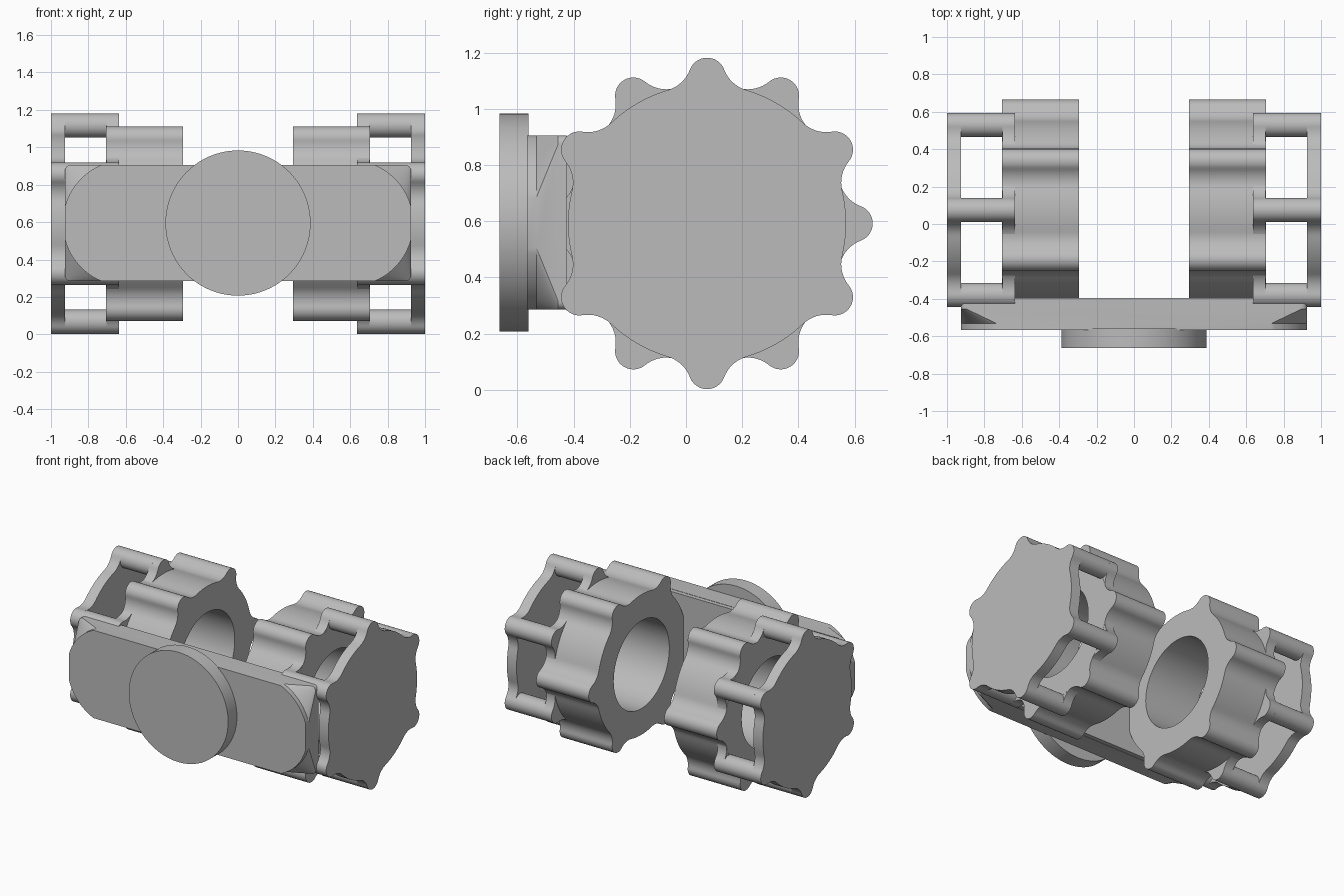
import bpy, bmesh
from math import sin, cos, acos, atan2, pi, radians, sqrt

if "Cube" in bpy.data.objects:
    bpy.data.objects.remove(bpy.data.objects["Cube"], do_unlink=True)

grey = bpy.data.materials.new("plain_grey")
grey.use_nodes = True
grey.diffuse_color = (0.5, 0.5, 0.5, 1)
grey.node_tree.nodes["Principled BSDF"].inputs["Base Color"].default_value = (0.5, 0.5, 0.5, 1)

CY, CZ = 0.075, 0.592            # wheel axis
BASE, PITCH, LOBE, FILLET = 0.495, 0.525, 0.065, 0.12


def arc(cx, cy, r, a0, a1, n):
    return [(cx + r * cos(a0 + (a1 - a0) * i / n), cy + r * sin(a0 + (a1 - a0) * i / n))
            for i in range(n + 1)]


def circle(r, n=64):
    return arc(0, 0, r, 0, 2 * pi, n)[:-1]


def lobed_outline(start):
    """Disc outline with six round lobes blended in by concave fillets."""
    far = BASE + FILLET
    phi = acos((far ** 2 + PITCH ** 2 - (LOBE + FILLET) ** 2) / (2 * PITCH * far))
    fx, fy = far * cos(phi), far * sin(phi)
    tip = atan2(fy, fx - PITCH)
    half = arc(PITCH, 0, LOBE, 0, tip, 8)
    half += arc(fx, fy, FILLET, tip - pi, phi - pi, 8)[1:]
    half += arc(0, 0, BASE, phi, pi / 6, 5)[1:]
    lobe = [(x, -y) for x, y in reversed(half[1:-1])] + half
    pts = []
    for k in range(6):
        c, s = cos(start + k * pi / 3), sin(start + k * pi / 3)
        pts += [(x * c - y * s, x * s + y * c) for x, y in lobe]
    return pts


def loft(name, rings, closed=False):
    """Skin rings of 3D points; cap the ends, or join last to first."""
    bm = bmesh.new()
    loops = [[bm.verts.new(p) for p in ring] for ring in rings]
    n = len(loops[0])
    pairs = list(zip(loops, loops[1:]))
    if closed:
        pairs.append((loops[-1], loops[0]))
    else:
        bm.faces.new(loops[0])
        bm.faces.new(loops[-1])
    for a, b in pairs:
        for i in range(n):
            j = (i + 1) % n
            bm.faces.new((a[i], a[j], b[j], b[i]))
    bmesh.ops.recalc_face_normals(bm, faces=bm.faces[:])
    mesh = bpy.data.meshes.new(name)
    bm.to_mesh(mesh)
    bm.free()
    mesh.materials.append(grey)
    ob = bpy.data.objects.new(name, mesh)
    bpy.context.collection.objects.link(ob)
    bpy.ops.object.select_all(action='DESELECT')
    ob.select_set(True)
    bpy.context.view_layer.objects.active = ob
    bpy.ops.object.shade_smooth_by_angle(angle=radians(25))
    return ob


def along_x(pts, x, cy=CY, cz=CZ):
    return [(x, cy + u, cz + v) for u, v in pts]


def along_y(pts, y):
    return [(u, y, v) for u, v in pts]


def ring_part(name, outer, hole, x0, x1):
    inner = [(hole * cos(atan2(v, u)), hole * sin(atan2(v, u))) for u, v in outer]
    loft(name, [along_x(outer, x0), along_x(outer, x1),
                along_x(inner, x1), along_x(inner, x0)], closed=True)


# Wheels, collars, connecting bars and end caps on both sides
wheel_shape = lobed_outline(0)
cap_shape = lobed_outline(pi / 6)
for side, s in (("left", 1), ("right", -1)):
    ring_part(side + "_wheel", wheel_shape, 0.31, s * 0.295, s * 0.705)
    ring_part(side + "_collar", cap_shape, 0.4, s * 0.635, s * 0.704)
    loft(side + "_end_cap", [along_x(cap_shape, s * 0.925), along_x(cap_shape, s * 1.0)])
    for k in range(6):
        a = pi / 6 + k * pi / 3
        cy, cz = CY + PITCH * cos(a), CZ + PITCH * sin(a)
        loft(f"{side}_bar_{k + 1}", [along_x(circle(LOBE, 32), s * x, cy, cz)
                                     for x in (0.69, 0.94)])

# Front plate: rounded front outline flaring back to a near-rectangle
HX, HZ = 0.925, 0.31


def four_corners(quarter):
    pts = []
    for sx, sz in ((1, 1), (-1, 1), (-1, -1), (1, -1)):
        q = quarter if sx * sz > 0 else quarter[::-1]
        pts += [(sx * u, CZ + 0.003 + sz * v) for u, v in q]
    return pts


CX, CR = 0.6, 0.337
a0 = acos((HX - CX) / CR)
a1 = acos(sqrt(1 - (HZ / CR) ** 2))
front = four_corners(arc(CX, 0, CR, a0, a1, 14))
back = four_corners(arc(HX - 0.03, HZ - 0.03, 0.03, 0, pi / 2, 14))
loft("front_plate", [along_y(front, -0.566), along_y(front, -0.533),
                     along_y(back, -0.455), along_y(back, -0.425)])

# Raised pad behind the plate
pad = four_corners([(0.635, HZ - 0.002)])
loft("back_pad", [along_y(pad, -0.48), along_y(pad, -0.395)])

# Round front disc
disc = [(u, CZ + 0.003 + v) for u, v in circle(0.388, 96)]
loft("front_disc", [along_y(disc, -0.664), along_y(disc, -0.56)])
